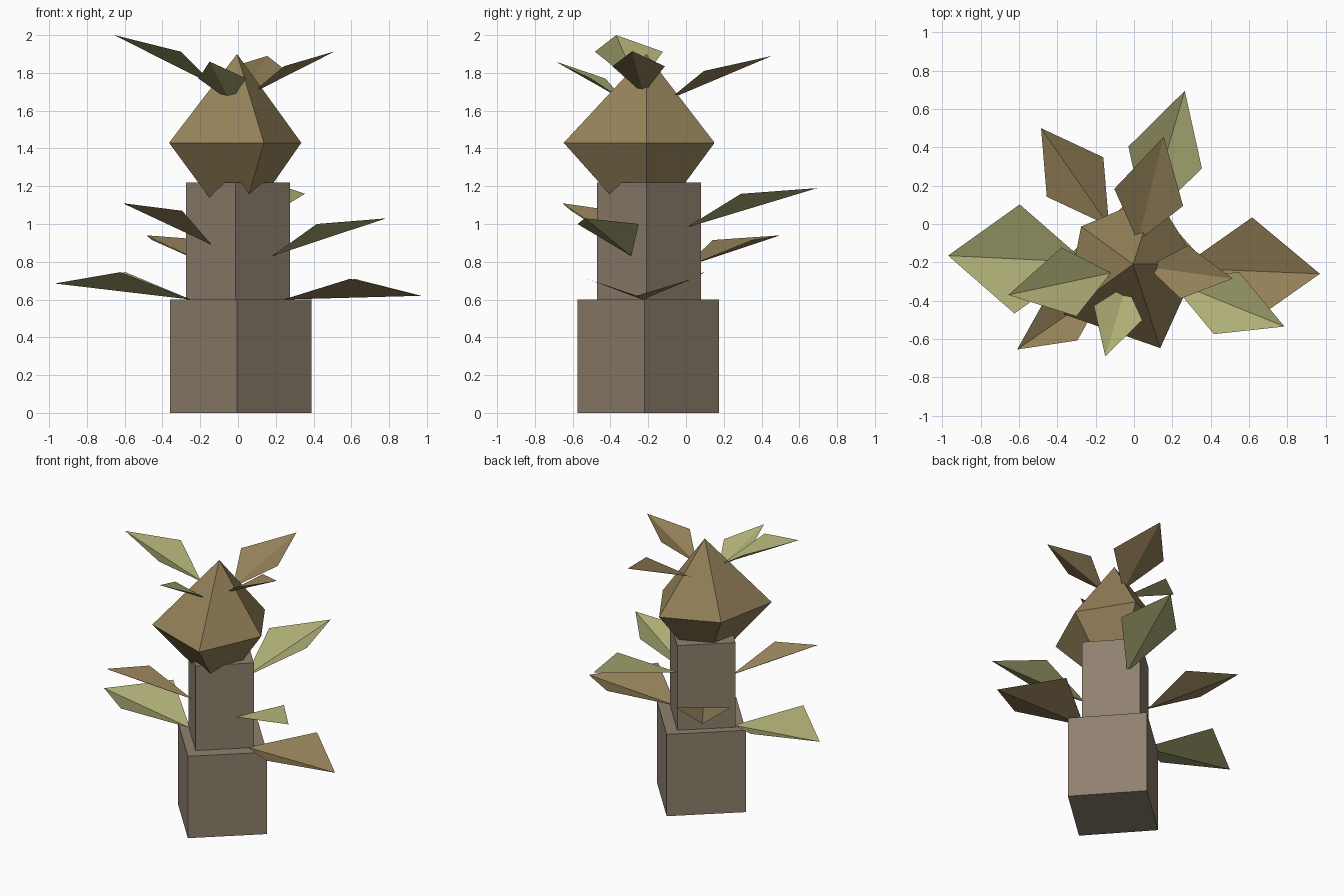
import bpy
import bmesh
from math import radians, sin, cos
from mathutils import Vector

default_cube = bpy.data.objects.get("Cube")
if default_cube:
    bpy.data.objects.remove(default_cube, do_unlink=True)


def make_material(name, rgb):
    material = bpy.data.materials.new(name)
    material.use_nodes = True
    colour = (*rgb, 1)
    material.diffuse_color = colour
    material.node_tree.nodes["Principled BSDF"].inputs["Base Color"].default_value = colour
    return material


stone = make_material("grey brown bark", (0.28, 0.22, 0.16))
brown = make_material("dry brown", (0.30, 0.22, 0.10))
olive = make_material("olive green", (0.42, 0.42, 0.18))


def make_object(name, bm, material):
    mesh = bpy.data.meshes.new(name)
    bm.to_mesh(mesh)
    bm.free()
    mesh.materials.append(material)
    part = bpy.data.objects.new(name, mesh)
    bpy.context.collection.objects.link(part)
    return part


# Square trunk blocks, turned so that one corner faces the front
def trunk_block(name, x, y, bottom, top, width):
    bm = bmesh.new()
    bmesh.ops.create_cube(bm, size=1)
    block = make_object(name, bm, stone)
    block.scale = (width, width, top - bottom)
    block.location = (x, y, (bottom + top) / 2)
    block.rotation_euler.z = radians(42)


trunk_block("lower_trunk", 0.015, -0.2, 0, 0.6, 0.53)
trunk_block("upper_trunk", 0, -0.195, 0.6, 1.22, 0.39)


# Lopsided five-sided double pyramid; its lower point sinks into the trunk
def double_pyramid(name, x, y, bottom, middle, top, radii):
    bm = bmesh.new()
    count = len(radii)
    ring = []
    for i, radius in enumerate(radii):
        angle = radians(360 * i / count)
        ring.append(bm.verts.new((x + radius * cos(angle), y + radius * sin(angle), middle)))
    upper = bm.verts.new((x, y, top))
    lower = bm.verts.new((x, y, bottom))
    for i in range(count):
        a, b = ring[i], ring[(i + 1) % count]
        bm.faces.new((a, b, upper))
        bm.faces.new((b, a, lower))
    make_object(name, bm, brown)


double_pyramid("crown_bulb", -0.005, -0.21, 0.94, 1.43, 1.9,
               (0.34, 0.38, 0.335, 0.445, 0.46))


# Kite-shaped leaf folded along its midrib, with both side corners raised
def leaf(name, material, base, tip, half_width, side_height, widest=0.5):
    base, tip = Vector(base), Vector(tip)
    axis = tip - base
    across = Vector((-axis.y, axis.x, 0)).normalized() * half_width
    middle = base + axis * widest
    middle.z = side_height
    bm = bmesh.new()
    root, end, left, right = [bm.verts.new(p) for p in
                              (base, tip, middle + across, middle - across)]
    bm.faces.new((root, end, left))
    bm.faces.new((root, right, end))
    make_object(name, bm, material)


# Two broad leaves on the ledge of the lower trunk
leaf("low_leaf_left", brown, (0.24, -0.23, 0.6), (0.97, -0.26, 0.62), 0.28, 0.71)
leaf("low_leaf_right", olive, (-0.25, -0.2, 0.6), (-0.97, -0.165, 0.685), 0.285, 0.745)

# Four leaves around the upper trunk
leaf("trunk_leaf_front_right", brown, (-0.14, -0.33, 0.89), (-0.61, -0.655, 1.11), 0.14, 1.07)
leaf("trunk_leaf_front_left", olive, (0.18, -0.29, 0.83), (0.785, -0.535, 1.03), 0.175, 1.0)
leaf("trunk_leaf_back_left", olive, (0.06, 0, 0.98), (0.265, 0.695, 1.19), 0.2, 1.16)
leaf("trunk_leaf_back_right", brown, (-0.13, -0.01, 0.77), (-0.485, 0.5, 0.94), 0.18, 0.915)

# Four leaves around the crown
leaf("crown_leaf_left", brown, (0.07, -0.225, 1.69), (0.515, -0.285, 1.915), 0.14, 1.835, 0.43)
leaf("crown_leaf_right", olive, (-0.12, -0.255, 1.73), (-0.655, -0.37, 2.0), 0.184, 1.912, 0.41)
leaf("crown_leaf_front", olive, (-0.04, -0.32, 1.65), (-0.15, -0.69, 1.86), 0.132, 1.77, 0.39)
leaf("crown_leaf_back", brown, (0.02, -0.09, 1.66), (0.155, 0.455, 1.89), 0.185, 1.81, 0.42)
